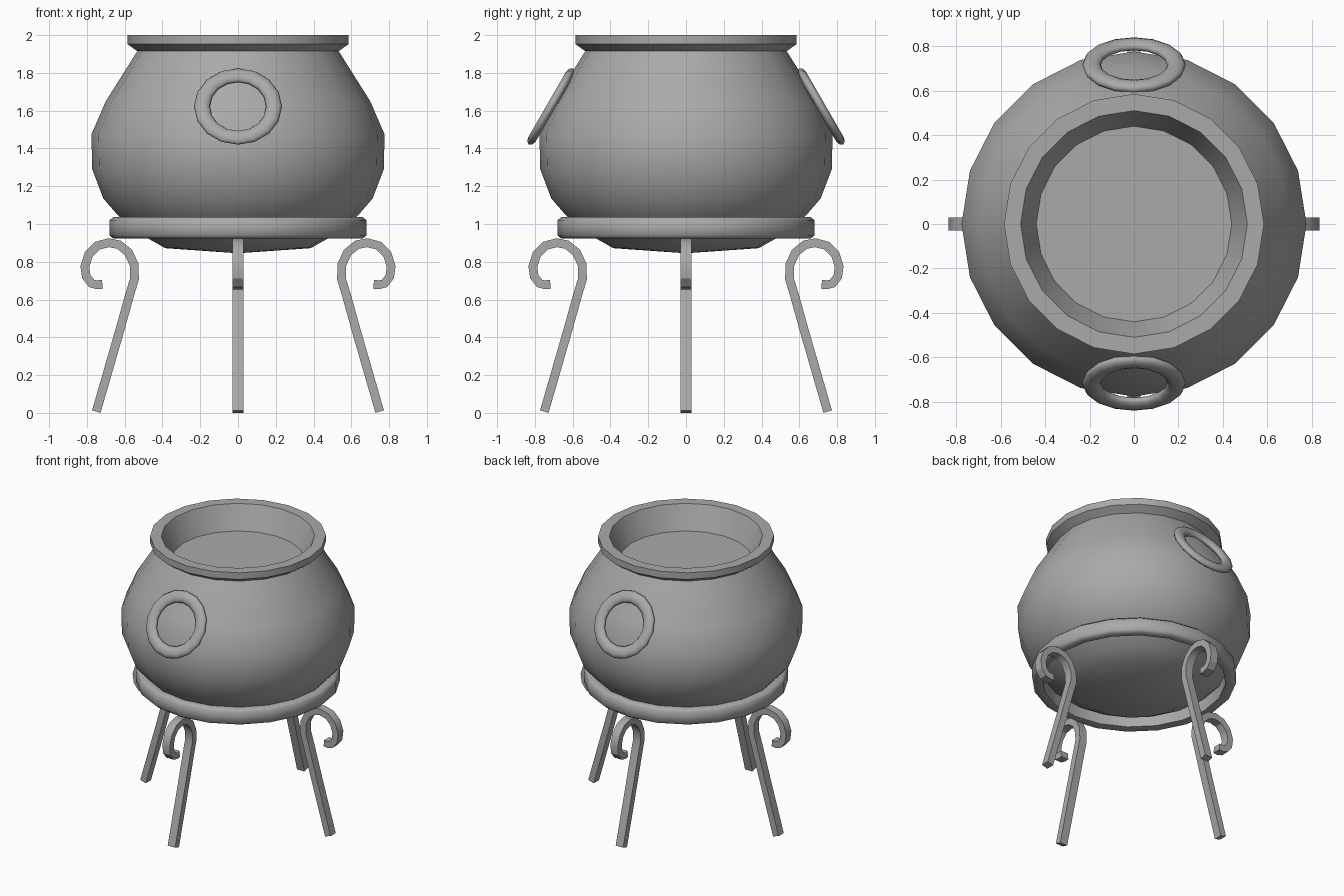
import bpy, bmesh, math
from mathutils import Vector, Matrix

cube = bpy.data.objects.get("Cube")
if cube:
    bpy.data.objects.remove(cube)

iron = bpy.data.materials.new("iron grey")
iron.use_nodes = True
GREY = (0.4, 0.4, 0.4, 1)
iron.diffuse_color = GREY
iron.node_tree.nodes["Principled BSDF"].inputs["Base Color"].default_value = GREY


def finish(name, bm, angle):
    """Turn a bmesh into a shaded object."""
    bmesh.ops.remove_doubles(bm, verts=bm.verts, dist=1e-5)
    bmesh.ops.recalc_face_normals(bm, faces=bm.faces)
    mesh = bpy.data.meshes.new(name)
    bm.to_mesh(mesh)
    bm.free()
    mesh.materials.append(iron)
    obj = bpy.data.objects.new(name, mesh)
    bpy.context.collection.objects.link(obj)
    bpy.ops.object.select_all(action='DESELECT')
    obj.select_set(True)
    bpy.context.view_layer.objects.active = obj
    bpy.ops.object.shade_smooth_by_angle(angle=math.radians(angle))
    return obj


def lathe(name, profile, steps=20, closed=False, angle=35, matrix=None):
    """Spin an (r, z) profile around the z axis."""
    bm = bmesh.new()
    verts = [bm.verts.new((r, 0, z)) for r, z in profile]
    edges = [bm.edges.new(pair) for pair in zip(verts, verts[1:])]
    if closed:
        edges.append(bm.edges.new((verts[-1], verts[0])))
    bmesh.ops.spin(bm, geom=verts + edges, axis=(0, 0, 1), cent=(0, 0, 0),
                   angle=math.tau, steps=steps, use_merge=False)
    if matrix:
        bm.transform(matrix)
    return finish(name, bm, angle)


# Pot body with rim, inner wall and flat filling
lathe("pot", [(0, 0.845), (0.385, 0.872), (0.47, 0.92), (0.56, 0.975),
              (0.635, 1.045), (0.713, 1.135), (0.772, 1.29), (0.776, 1.475),
              (0.70, 1.65), (0.533, 1.915), (0.585, 1.952), (0.585, 2.0),
              (0.51, 2.0), (0.44, 1.83), (0, 1.83)])

# Support band under the belly
lathe("support_band", [(0.61, 0.93), (0.66, 0.922), (0.68, 0.94), (0.68, 1.02),
                       (0.66, 1.037), (0.61, 1.03)], closed=True, angle=60)

# Tilted ring handles on the front and back
section = [(0.191 + 0.042 * math.cos(a), 0.024 * math.sin(a))
           for a in (math.tau * i / 10 for i in range(10))]
for name, side in (("front_ring", -1), ("back_ring", 1)):
    tilt = Matrix.Rotation(-side * math.radians(60), 4, 'X')
    place = Matrix.Translation((0, side * 0.715, 1.622)) @ tilt
    lathe(name, section, steps=16, closed=True, angle=60, matrix=place)

# Four scrolled flat-bar legs
path = [Vector(p) for p in (
    (0.75, 0.007), (0.625, 0.44), (0.575, 0.62), (0.548, 0.71), (0.55, 0.785),
    (0.58, 0.85), (0.63, 0.89), (0.685, 0.901), (0.745, 0.885), (0.79, 0.84),
    (0.811, 0.775), (0.803, 0.72), (0.775, 0.685), (0.745, 0.678), (0.718, 0.681))]


def leg(name, turn):
    bm = bmesh.new()
    rings = []
    for i, p in enumerate(path):
        d = (path[min(i + 1, len(path) - 1)] - path[max(i - 1, 0)]).normalized()
        n = Vector((d.y, -d.x)) * 0.0235
        rings.append([bm.verts.new((p.x + s * n.x, w, p.y + s * n.y))
                      for s, w in ((-1, -0.03), (1, -0.03), (1, 0.03), (-1, 0.03))])
    for a, b in zip(rings, rings[1:]):
        for k in range(4):
            j = (k + 1) % 4
            bm.faces.new((a[k], a[j], b[j], b[k]))
    bm.faces.new(rings[0])
    bm.faces.new(rings[-1])
    bm.transform(Matrix.Rotation(turn, 4, 'Z'))
    finish(name, bm, 30)


for i, name in enumerate(("left_leg", "back_leg", "right_leg", "front_leg")):
    leg(name, i * math.pi / 2)
